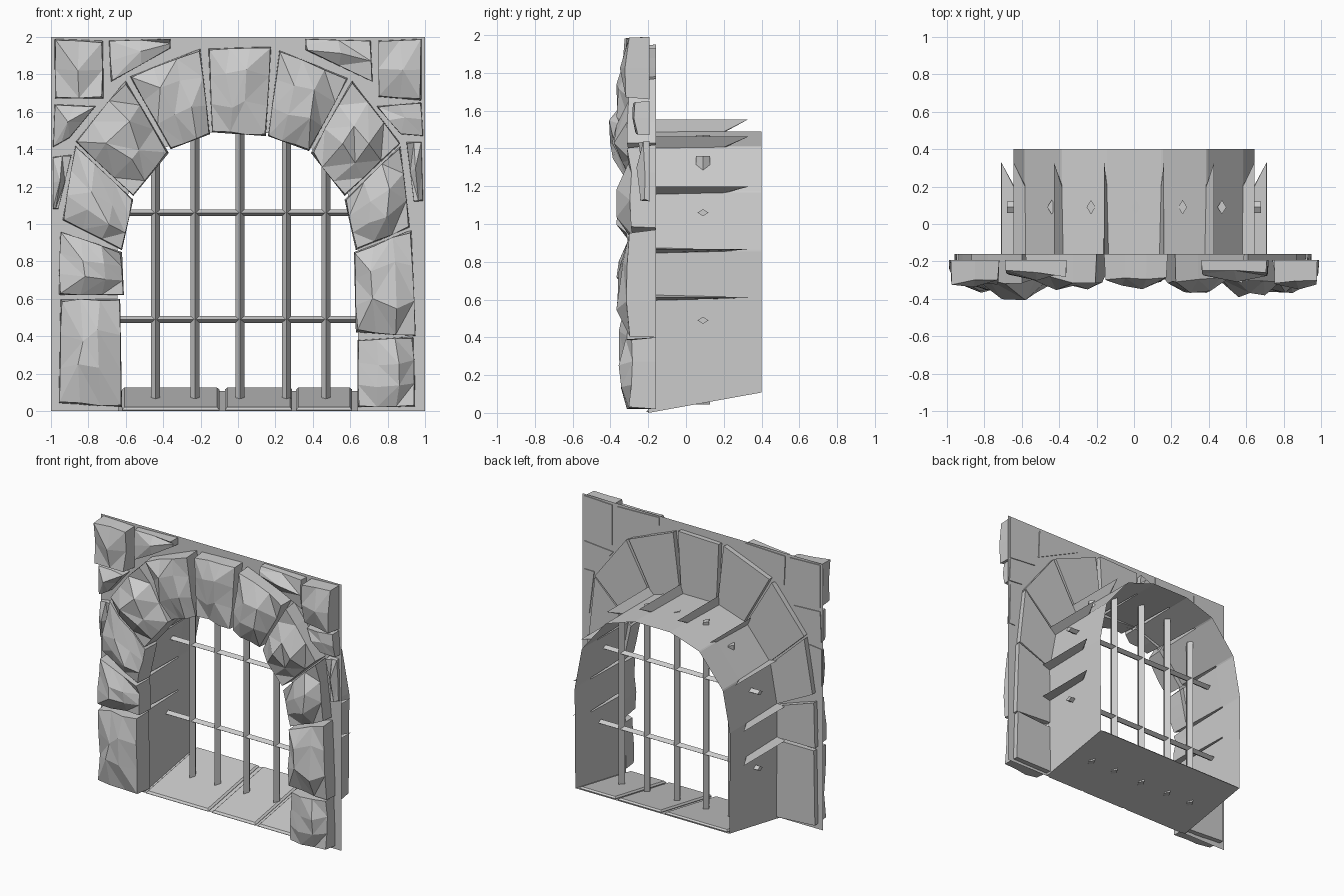
import bpy, bmesh, random
from mathutils import Vector

random.seed(11)
cube = bpy.data.objects.get("Cube")
if cube:
    bpy.data.objects.remove(cube)

grey = bpy.data.materials.new("stone_grey")
grey.use_nodes = True
colour = (0.6, 0.6, 0.6, 1)
grey.diffuse_color = colour
grey.node_tree.nodes["Principled BSDF"].inputs["Base Color"].default_value = colour


def finish(bm, name, recalc=True):
    if recalc:
        bmesh.ops.recalc_face_normals(bm, faces=bm.faces)
    mesh = bpy.data.meshes.new(name)
    bm.to_mesh(mesh)
    bm.free()
    mesh.materials.append(grey)
    ob = bpy.data.objects.new(name, mesh)
    bpy.context.collection.objects.link(ob)
    return ob


def floor_z(y):
    return (y + 0.2) * 0.18


# Rough stone: flat back, straight sides, chipped corners, faceted bulging front
def stone(name, quad, back, edge, peak, n=3):
    a, b, c, d = [Vector((quad[i], 0, quad[i + 1])) / 100 for i in range(0, 8, 2)]
    centre = (a + b + c + d) / 4
    bm = bmesh.new()
    grid, rim = {}, {}
    for i in range(n + 1):
        for j in range(n + 1):
            border = i in (0, n) or j in (0, n)
            corner = i in (0, n) and j in (0, n)
            u, v = i / n, j / n
            if not border:
                u += random.uniform(-.08, .08)
                v += random.uniform(-.08, .08)
            p = a.lerp(b, u).lerp(d.lerp(c, u), v)
            if border:
                q = p.copy()
                q.y = back
                rim[i, j] = bm.verts.new(q)
                p = p.lerp(centre, random.uniform(.02, .07) if corner else random.uniform(0, .04))
                p.y = edge + random.uniform(-.015, .025)
            else:
                p.y = edge + (peak - edge) * random.uniform(.3, 1)
            grid[i, j] = bm.verts.new(p)
    for i in range(n):
        for j in range(n):
            k = [grid[i, j], grid[i + 1, j], grid[i + 1, j + 1], grid[i, j + 1]]
            if random.random() < .5:
                k = k[1:] + k[:1]
            bm.faces.new((k[0], k[1], k[2]))
            bm.faces.new((k[0], k[2], k[3]))
    loop = ([(i, 0) for i in range(n)] + [(n, j) for j in range(n)]
            + [(i, n) for i in range(n, 0, -1)] + [(0, j) for j in range(n, 0, -1)])
    for s, t in zip(loop, loop[1:] + loop[:1]):
        bm.faces.new((grid[s], rim[s], rim[t], grid[t]))
    bm.faces.new([rim[s] for s in loop])
    finish(bm, name)


# Arch and jamb stones, corners in hundredths of a unit
arch_stones = {
    "keystone": (-16, 194, 18, 195, 15, 147, -14, 149),
    "arch_top_right": (-58, 179, -20, 194, -15, 148, -36, 140),
    "arch_top_left": (22, 193, 59, 178, 38, 139, 16, 147),
    "arch_shoulder_right": (-87, 144, -60, 177, -37, 138, -56, 115),
    "arch_shoulder_left": (61, 177, 87, 143, 57, 115, 39, 138),
    "arch_spring_right": (-94, 102, -87, 142, -56, 113, -62, 86),
    "arch_spring_left": (87, 142, 92, 98, 63, 86, 57, 113),
    "jamb_upper_right": (-95, 96, -62, 85, -61, 62, -96, 62),
    "jamb_lower_right": (-95, 60, -63, 60, -62, 2, -96, 4),
    "jamb_upper_left": (62, 85, 93, 97, 95, 40, 63, 42),
    "jamb_lower_left": (64, 38, 94, 40, 95, 2, 64, 2),
}
for name, quad in arch_stones.items():
    stone(name, quad, -.16, -.305, -.41 if "shoulder" in name else -.37)

# Filler stones around the arch: corners, then front depth
filler_stones = {
    "corner_right": ((-98, 199, -72, 198, -72, 167, -98, 167), -.31),
    "corner_left": ((75, 198, 98, 199, 98, 166, 75, 168), -.31),
    "top_filler_right": ((-69, 198, -36, 199, -36, 194, -68, 176), -.27),
    "top_filler_left": ((36, 199, 71, 198, 72, 176, 36, 193), -.27),
    "side_filler_right": ((-98, 164, -76, 163, -90, 146, -99, 141), -.27),
    "side_filler_left": ((74, 163, 98, 165, 99, 147, 87, 148), -.27),
    "edge_filler_right": ((-99, 136, -89, 137, -96, 108, -99, 108), -.24),
    "edge_filler_left": ((90, 144, 98, 144, 99, 112, 94, 112), -.24),
}
for name, (quad, edge) in filler_stones.items():
    stone(name, quad, -.193, edge, edge - .04, 2)

# Arch outline shared by the wall and the tunnel
half = [(.64, 0), (.645, .61), (.645, .86), (.585, 1.17), (.39, 1.41), (.15, 1.49)]
outline = half + [(-x, z) for x, z in reversed(half)]

# Mortar wall sheet: a strip of faces from the arch edge out to the border
border = [(1, 0), (1, .61), (1, .86), (1, 1.4), (1, 2), (.15, 2)]
border += [(-x, z) for x, z in reversed(border)]
bm = bmesh.new()
inner = [bm.verts.new((x, -.2, z)) for x, z in outline]
outer = [bm.verts.new((x, -.2, z)) for x, z in border]
for i in range(len(inner) - 1):
    bm.faces.new((inner[i], inner[i + 1], outer[i + 1], outer[i]))
bm.normal_update()
for f in bm.faces:
    if f.normal.y > 0:
        f.normal_flip()
bmesh.ops.dissolve_limit(bm, angle_limit=.01, verts=bm.verts, edges=bm.edges)
finish(bm, "mortar_wall", False)

# Tunnel lining: V grooves at the joints push out as tapering fins
pts = [Vector((x, 0, z)) for x, z in outline]
rings = [[], [], [], []]
for i, p in enumerate(pts):
    if i in (0, len(pts) - 1):
        for ring, y in zip(rings, (-.2, .2, .21, .4)):
            ring.append(Vector((p.x, y, floor_z(y))))
        continue
    tangent = (pts[i + 1] - pts[i - 1]).normalized()
    out = Vector((tangent.z, 0, -tangent.x))
    for side in (-1, 0, 1):
        depth = out * (.065 if side == 0 else 0)
        rings[0].append(p + tangent * side * .014 + depth + Vector((0, -.165, 0)))
        rings[1].append(p + tangent * side * .005 + depth
                        + Vector((0, .2 if side else .33, 0)))
        rings[2].append(p + tangent * side * .005 + Vector((0, .21, 0)))
        rings[3].append(p + tangent * side * .005 + Vector((0, .4, 0)))
bm = bmesh.new()
rows = [[bm.verts.new(p) for p in ring] for ring in rings]
for r, s in zip(rows, rows[1:]):
    for j in range(len(r) - 1):
        bm.faces.new((r[j], r[j + 1], s[j + 1], s[j]))
bm.faces.new((rows[0][0], rows[0][-1], rows[-1][-1], rows[-1][0]))
finish(bm, "tunnel_lining")

# Sloping sill slabs with gaps between them
for k, (x0, x1) in enumerate(((-.62, -.1), (-.07, .29), (.31, .61))):
    bm = bmesh.new()
    bmesh.ops.create_cube(bm, size=1)
    for v in bm.verts:
        y = .395 if v.co.y > 0 else -.21
        z = floor_z(y) + (.02 if v.co.z > 0 else .005)
        v.co = (x1 if v.co.x > 0 else x0, y, z)
    top = [e for e in bm.edges if all(v.co.z - floor_z(v.co.y) > .015 for v in e.verts)]
    bmesh.ops.bevel(bm, geom=top, offset=.012, segments=1, affect='EDGES')
    finish(bm, f"sill_slab_{k + 1}")


# Window bars with a diamond section
def bar(name, start, end, wide, deep):
    start, end = Vector(start), Vector(end)
    side = Vector((1, 0, 0)) if abs((end - start).z) > .1 else Vector((0, 0, 1))
    back = Vector((0, 1, 0))
    corners = (side * wide, back * deep, -side * wide, -back * deep)
    bm = bmesh.new()
    lo = [bm.verts.new(start + c) for c in corners]
    hi = [bm.verts.new(end + c) for c in corners]
    for i in range(4):
        j = (i + 1) % 4
        bm.faces.new((lo[i], lo[j], hi[j], hi[i]))
    bm.faces.new(lo)
    bm.faces.new(hi)
    finish(bm, name)


for k, (x, top) in enumerate(((-.44, 1.36), (-.23, 1.48), (.01, 1.495), (.26, 1.47), (.47, 1.36))):
    bar(f"upright_bar_{k + 1}", (x, .09, .045), (x, .09, top), .024, .038)
for name, z in (("lower_cross_bar", .49), ("upper_cross_bar", 1.06)):
    bar(name, (-.68, .09, z), (.68, .09, z), .018, .03)
